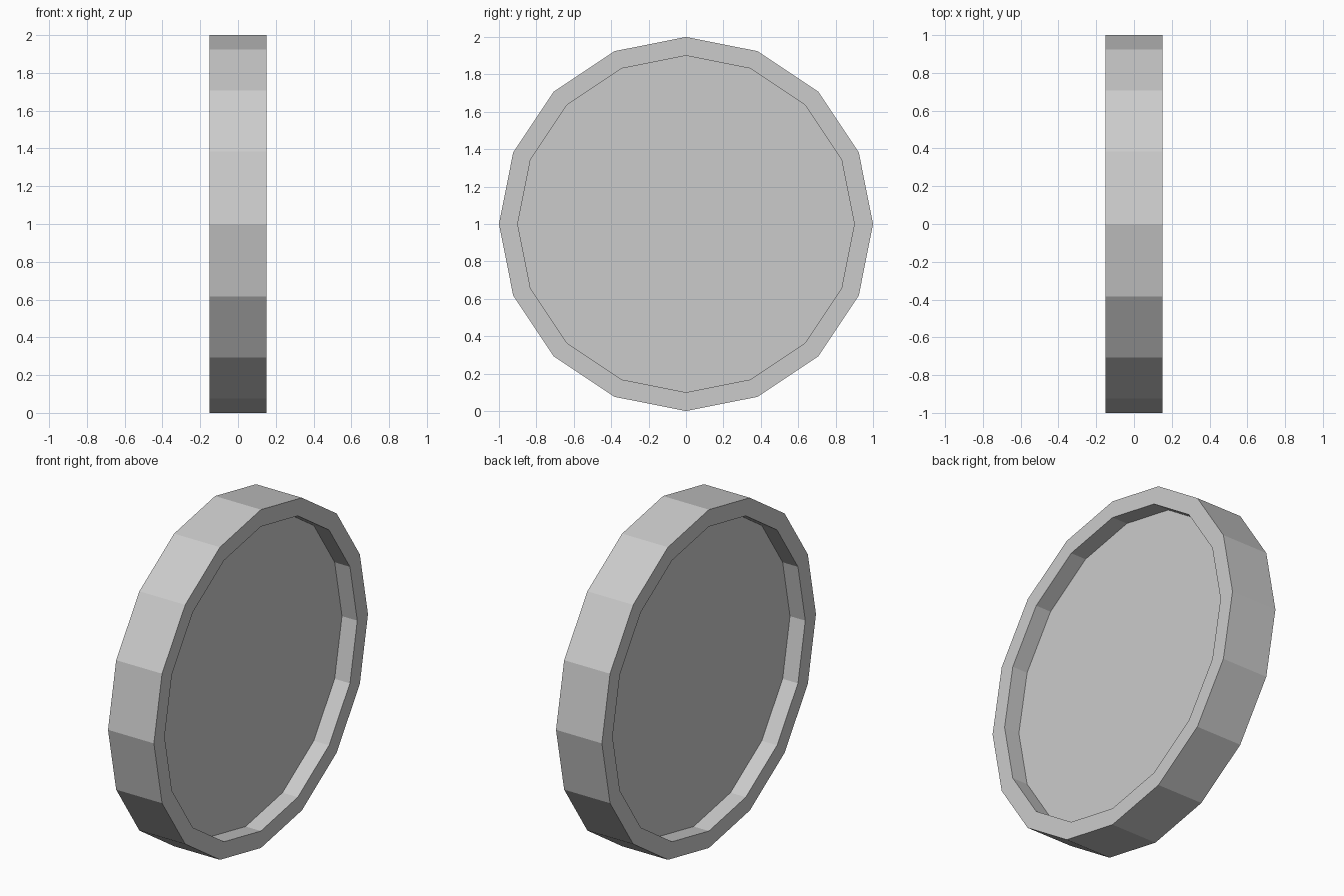
import bpy, bmesh, math
from mathutils import Matrix

if "Cube" in bpy.data.objects:
    bpy.data.objects.remove(bpy.data.objects["Cube"])

SIDES = 16
# Profile (x along the axle, radius) from one recessed face to the other
PROFILE = [(-0.05, 0.9), (-0.15, 0.9), (-0.15, 1.0),
           (0.15, 1.0), (0.15, 0.9), (0.05, 0.9)]

# Wheel disc: raised rim around a recessed centre on both sides
bm = bmesh.new()
rings = []
for x, r in PROFILE:
    angles = [2 * math.pi * i / SIDES for i in range(SIDES)]
    rings.append([bm.verts.new((x, r * math.cos(a), 1 + r * math.sin(a))) for a in angles])
for a, b in zip(rings, rings[1:]):
    for i in range(SIDES):
        j = (i + 1) % SIDES
        bm.faces.new((a[i], a[j], b[j], b[i]))
bm.faces.new(rings[0])
bm.faces.new(rings[-1])
bmesh.ops.recalc_face_normals(bm, faces=bm.faces)

mesh = bpy.data.meshes.new("wheel_disc")
bm.to_mesh(mesh)
bm.free()
bpy.context.collection.objects.link(bpy.data.objects.new("wheel_disc", mesh))
